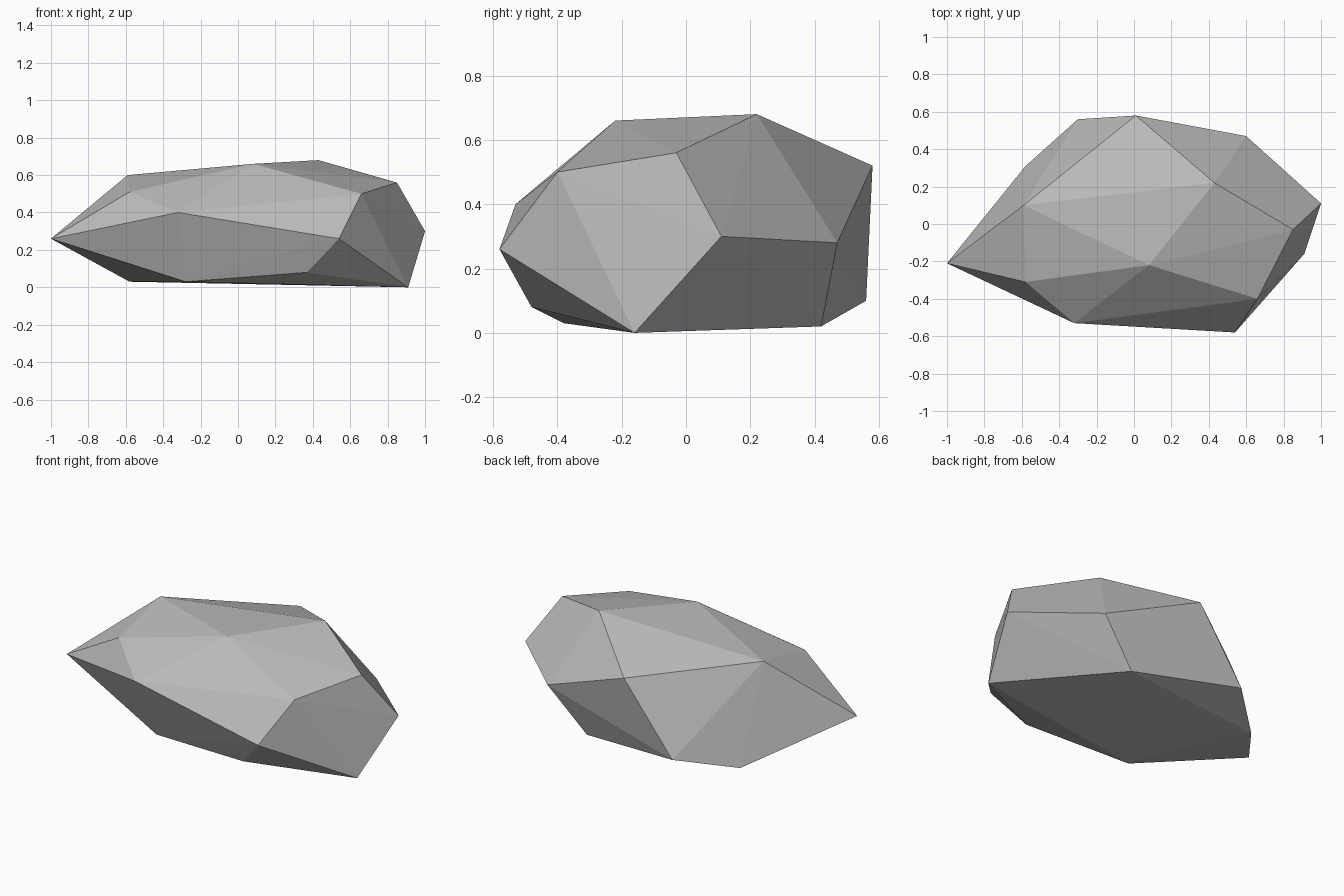
import bpy
import bmesh
from mathutils import Vector

# Remove the default object
default_cube = bpy.data.objects.get("Cube")
if default_cube:
    bpy.data.objects.remove(default_cube, do_unlink=True)


def make_material(name, colour):
    material = bpy.data.materials.new(name)
    material.use_nodes = True
    material.diffuse_color = colour
    shader = material.node_tree.nodes["Principled BSDF"]
    shader.inputs["Base Color"].default_value = colour
    shader.inputs["Roughness"].default_value = 1
    return material


def make_boulder(name, corners, material):
    """Wrap a tight, flat-faced skin around the chiselled corner points."""
    bm = bmesh.new()
    for corner in corners:
        bm.verts.new(Vector(corner))
    result = bmesh.ops.convex_hull(bm, input=bm.verts[:])
    leftovers = set(result["geom_interior"]) | set(result["geom_unused"])
    loose = [v for v in leftovers if isinstance(v, bmesh.types.BMVert)]
    bmesh.ops.delete(bm, geom=loose, context="VERTS")
    bmesh.ops.recalc_face_normals(bm, faces=bm.faces[:])
    for face in bm.faces:
        face.smooth = False
    mesh = bpy.data.meshes.new(name)
    bm.to_mesh(mesh)
    bm.free()
    mesh.materials.append(material)
    boulder = bpy.data.objects.new(name, mesh)
    bpy.context.collection.objects.link(boulder)
    return boulder


# Upper corners, around the crown of the rock
crown = [
    (-.59, .1, .6), (-.58, -.31, .51), (.08, -.22, .66),
    (.43, .22, .68), (.85, -.03, .56), (.66, -.4, .5), (.01, .58, .52),
]

# Widest corners, around the waist
waist = [
    (-1, -.21, .26), (-.32, -.53, .4), (.54, -.58, .26),
    (1, .11, .3), (.6, .47, .28), (-.3, .56, .1),
]

# Lowest corners, around the nearly flat underside
underside = [
    (.91, -.16, 0), (.37, -.48, .08), (-.28, -.38, .03),
    (-.58, .31, .03), (.37, .42, .02),
]

stone_grey = make_material("stone grey", (.5, .5, .5, 1))
make_boulder("rock", crown + waist + underside, stone_grey)
